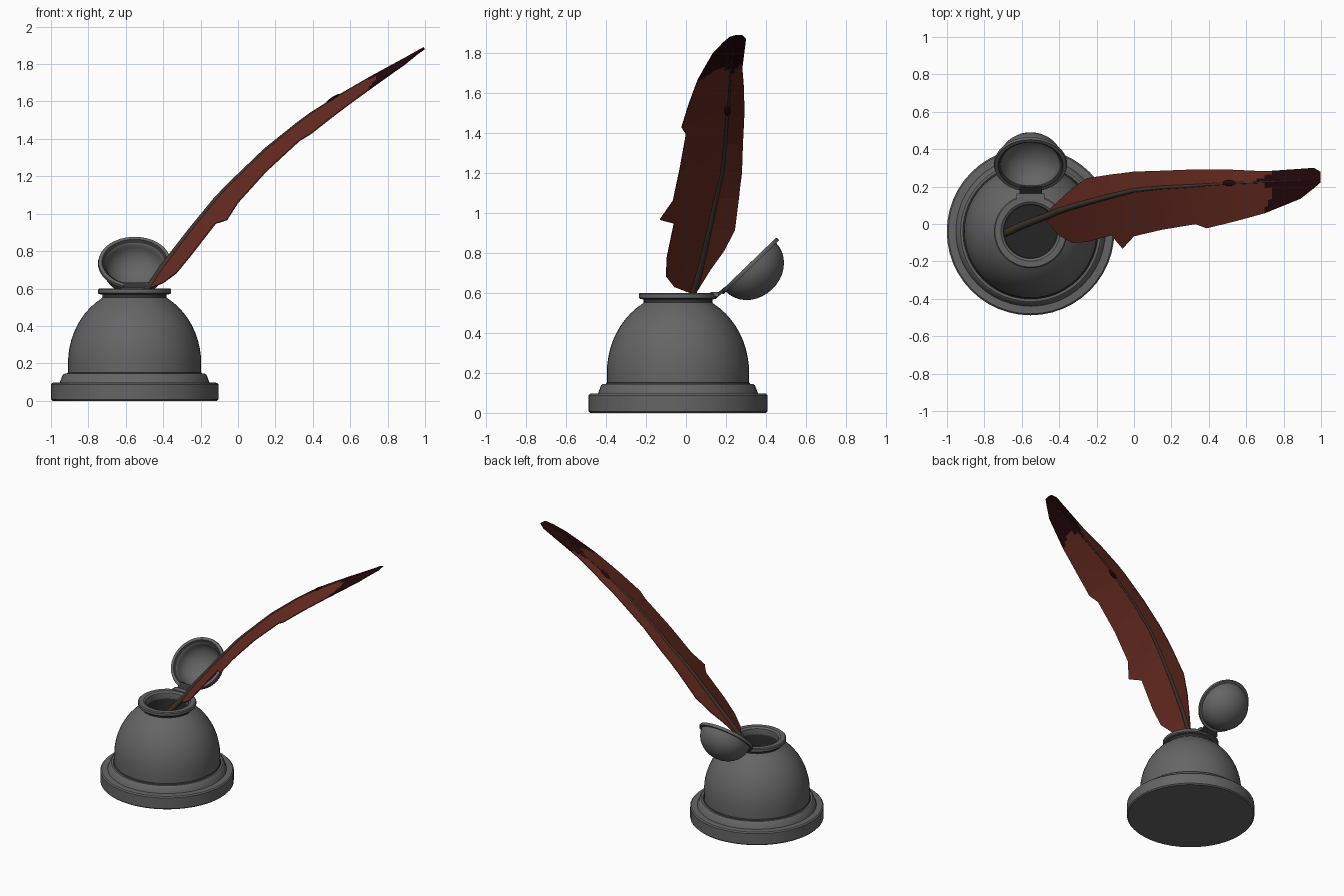
import bpy, bmesh, math
from mathutils import Vector

cube = bpy.data.objects.get("Cube")
if cube:
    bpy.data.objects.remove(cube)


def material(name, color):
    m = bpy.data.materials.new(name)
    m.use_nodes = True
    m.diffuse_color = (*color, 1)
    m.node_tree.nodes["Principled BSDF"].inputs["Base Color"].default_value = (*color, 1)
    return m


PEWTER = material("pewter grey", (0.13, 0.13, 0.13))
TARNISH = material("dark tarnish", (0.035, 0.035, 0.035))
INK = material("ink black", (0.018, 0.018, 0.018))
VANE = material("feather red brown", (0.14, 0.025, 0.016))
TIP = material("feather dark tip", (0.018, 0.0025, 0.0035))
SHAFT = material("quill brown", (0.05, 0.034, 0.025))
POT = Vector((-0.553, -0.04, 0))


def finish(bm, name, mats, smooth=True):
    bmesh.ops.remove_doubles(bm, verts=bm.verts, dist=1e-5)
    bmesh.ops.recalc_face_normals(bm, faces=bm.faces)
    mesh = bpy.data.meshes.new(name)
    bm.to_mesh(mesh)
    bm.free()
    for m in mats:
        mesh.materials.append(m)
    ob = bpy.data.objects.new(name, mesh)
    bpy.context.collection.objects.link(ob)
    if smooth:
        bpy.ops.object.select_all(action='DESELECT')
        ob.select_set(True)
        bpy.context.view_layer.objects.active = ob
        bpy.ops.object.shade_smooth_by_angle(angle=math.radians(35))
    return ob


def lathe(name, profile, mats, dark=(), steps=48):
    """Revolve (radius, height) points; segments listed in dark use the second material."""
    bm = bmesh.new()
    rings = []
    for r, z in profile:
        rings.append([bm.verts.new((r * math.cos(a), r * math.sin(a), z))
                      for a in (math.tau * i / steps for i in range(steps))])
    for k, (low, high) in enumerate(zip(rings, rings[1:])):
        for i in range(steps):
            j = (i + 1) % steps
            f = bm.faces.new((low[i], low[j], high[j], high[i]))
            f.material_index = int(k in dark)
    return finish(bm, name, mats)


# Inkwell: stepped foot, dome, neck, rolled rim and hollow throat
foot = [(0, 0), (0.44, 0), (0.448, 0.008), (0.448, 0.088), (0.44, 0.096), (0.4, 0.098),
        (0.385, 0.138), (0.375, 0.145), (0.362, 0.145), (0.356, 0.152)]
dome = [(0.356 * math.cos(a), 0.2 + 0.4 * math.sin(a))
        for a in (math.radians(d) for d in range(0, 61, 6))]
rim = [(0.172, 0.552), (0.172, 0.568), (0.19, 0.57), (0.196, 0.576), (0.196, 0.594), (0.19, 0.6),
       (0.158, 0.6), (0.145, 0.59), (0.14, 0.55), (0.2, 0.33)]
neck = len(foot) + len(dome)
pot = lathe("inkwell_body", foot + dome + rim, [PEWTER, TARNISH],
            dark=(len(foot) - 2, neck, neck + 8))
pot.location = POT

ink = lathe("ink_surface", [(0, 0.33), (0.2, 0.33)], [INK])
ink.location = POT

# Open lid: a hollow bowl with a thick lip, tilted back
outer = [(0.175 * math.sin(a), -0.152 * math.cos(a))
         for a in (math.radians(d) for d in range(0, 91, 10))]
lip = [(0.193, 0), (0.196, 0.008), (0.193, 0.02), (0.174, 0.02), (0.16, 0.008)]
inner = [(0.155 * math.sin(a), -0.13 * math.cos(a))
         for a in (math.radians(d) for d in range(90, -1, -10))]
lid = lathe("lid", outer + lip + inner, [PEWTER, TARNISH], dark=(len(outer) + 3,))
lid.location = (POT.x, 0.326, 0.728)
lid.rotation_euler = (math.radians(44), 0, 0)


# Hinge: sloping leaf on a small base
def block(name, size, location, tilt, mat):
    bm = bmesh.new()
    bmesh.ops.create_cube(bm, size=1)
    bmesh.ops.scale(bm, vec=size, verts=bm.verts)
    ob = finish(bm, name, [mat], smooth=False)
    ob.location, ob.rotation_euler = location, (math.radians(tilt), 0, 0)


block("hinge_leaf", (0.12, 0.07, 0.016), (POT.x, 0.175, 0.604), 40, TARNISH)
block("hinge_base", (0.15, 0.04, 0.022), (POT.x, 0.143, 0.594), 0, PEWTER)

# Feather stations: x, shaft y, shaft z, front edge y, back edge y
STATIONS = [
    (-0.47, 0.04, 0.615, 0.02, 0.06), (-0.4, 0.07, 0.72, -0.06, 0.125),
    (-0.33, 0.092, 0.81, -0.1, 0.19), (-0.25, 0.115, 0.915, -0.095, 0.245),
    (-0.12, 0.15, 1.075, -0.06, 0.265), (-0.06, 0.165, 1.14, -0.13, 0.272),
    (0, 0.18, 1.2, -0.065, 0.28), (0.15, 0.195, 1.345, -0.03, 0.285),
    (0.33, 0.205, 1.49, 0, 0.292), (0.39, 0.21, 1.535, -0.022, 0.292),
    (0.53, 0.218, 1.625, 0.012, 0.29), (0.7, 0.224, 1.725, 0.058, 0.282),
    (0.89, 0.235, 1.83, 0.135, 0.295), (0.96, 0.24, 1.87, 0.19, 0.3),
    (0.995, 0.25, 1.888, 0.22, 0.28)]

# Resample the stations into finer rows
rows = [STATIONS[0]]
for a, b in zip(STATIONS, STATIONS[1:]):
    n = max(1, round((b[0] - a[0]) / 0.02))
    rows += [tuple(p + (q - p) * k / n for p, q in zip(a, b)) for k in range(1, n + 1)]

# Vane: flat behind the shaft, sloping down in front of it
bm = bmesh.new()
grid = []
for x, ys, zs, yf, yb in rows:
    slope = 0.57 - 0.28 * x
    ys_row = [yf + (ys - yf) * k / 5 for k in range(5)] + [ys + (yb - ys) * k / 3 for k in range(4)]
    grid.append([bm.verts.new((x, y, zs - max(0, ys - y) * slope)) for y in ys_row])
for low, high in zip(grid, grid[1:]):
    for i in range(len(low) - 1):
        f = bm.faces.new((low[i], low[i + 1], high[i + 1], high[i]))
        # Dark tip with a ragged edge that runs lower along shaft and front
        limit = (0.69, 0.72, 0.74, 0.73, 0.7, 0.66, 0.69, 0.74)[i]
        f.material_index = int(f.calc_center_median().x > limit)
feather = finish(bm, "feather_vane", [VANE, TIP], smooth=False)
thick = feather.modifiers.new("thickness", 'SOLIDIFY')
thick.thickness = 0.006
thick.offset = 0

# Quill shaft: tapered tube from the ink to the feather tip
path = [(-0.69, -0.05, 0.36), (-0.58, 0, 0.485)] + [s[:3] for s in STATIONS[:-2]]
curve = bpy.data.curves.new("quill_shaft", 'CURVE')
curve.dimensions = '3D'
curve.bevel_depth = 0.021
curve.bevel_resolution = 2
curve.use_fill_caps = True
spline = curve.splines.new('POLY')
spline.points.add(len(path) - 1)
for i, (p, co) in enumerate(zip(spline.points, path)):
    p.co = (*co, 1)
    p.radius = 1 - 0.82 * i / (len(path) - 1)
curve.materials.append(SHAFT)
quill = bpy.data.objects.new("quill_shaft", curve)
bpy.context.collection.objects.link(quill)

# Dark flecks on the upper and lower side of the shaft
for name, spot, pitch in (("upper_fleck", (0.508, 0.219, 1.617), -33),
                          ("lower_fleck", (0.37, 0.207, 1.511), -37)):
    bm = bmesh.new()
    bmesh.ops.create_uvsphere(bm, u_segments=12, v_segments=8, radius=1)
    bmesh.ops.scale(bm, vec=(0.042, 0.016, 0.008), verts=bm.verts)
    fleck = finish(bm, name, [TIP])
    fleck.location = spot
    fleck.rotation_euler = (0, math.radians(pitch), 0)
